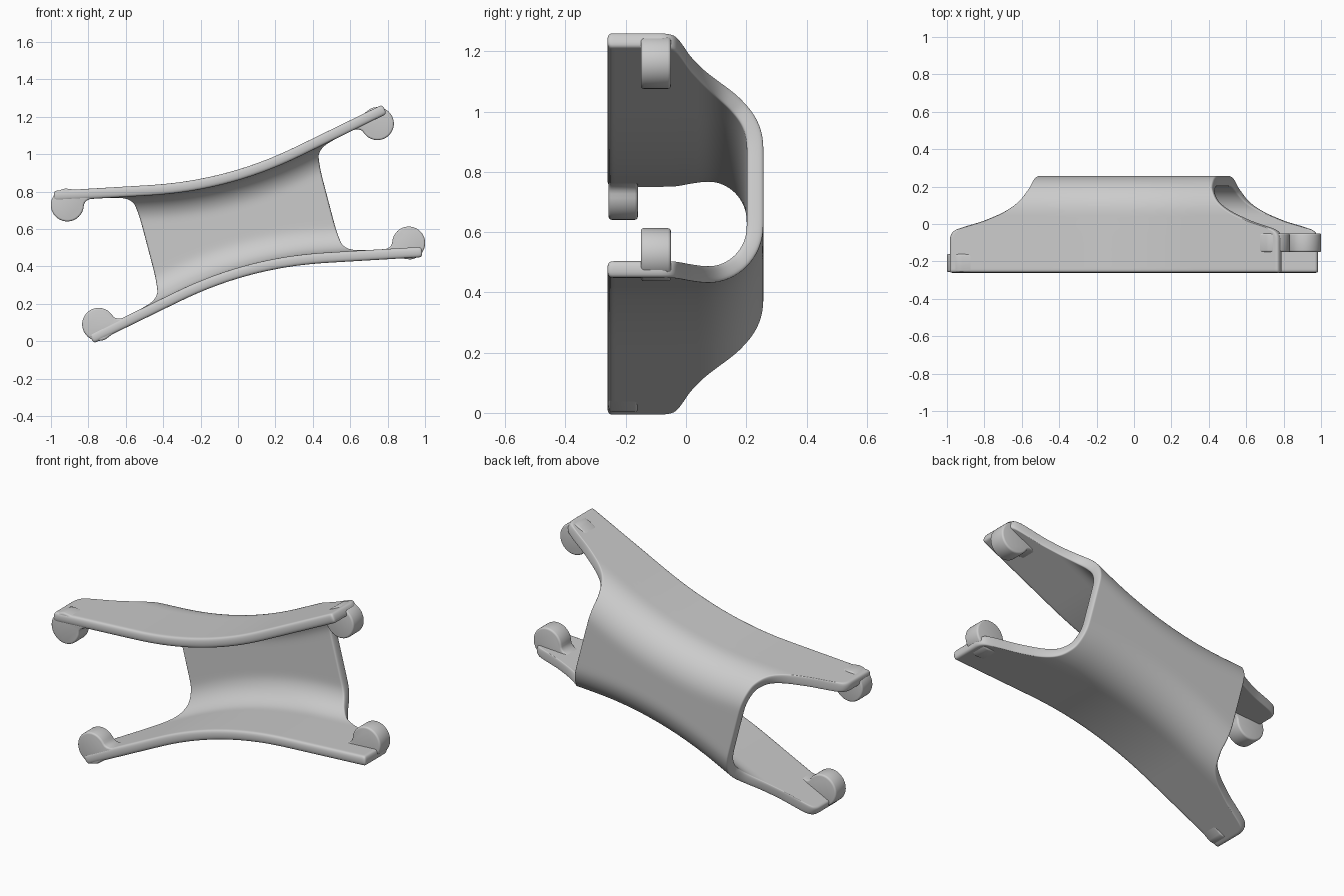
import bpy, bmesh, math

cube = bpy.data.objects.get("Cube")
if cube:
    bpy.data.objects.remove(cube, do_unlink=True)

TILT = math.radians(14.7)
MID_Z = 0.627
BACK = 0.257
RADIUS = 0.2
WALL = 0.055

grey = bpy.data.materials.new("plain grey")
grey.use_nodes = True
grey.diffuse_color = (0.6, 0.6, 0.6, 1)
grey.node_tree.nodes["Principled BSDF"].inputs["Base Color"].default_value = grey.diffuse_color


def place(u, y, w):
    """Lengthwise u, depth y and crosswise w, tilted into the world."""
    c, s = math.cos(TILT), math.sin(TILT)
    return (u * c - w * s, y, u * s + w * c + MID_Z)


def finish(bm, name):
    mesh = bpy.data.meshes.new(name)
    bm.to_mesh(mesh)
    bm.free()
    mesh.materials.append(grey)
    obj = bpy.data.objects.new(name, mesh)
    bpy.context.collection.objects.link(obj)
    bpy.ops.object.select_all(action='DESELECT')
    obj.select_set(True)
    bpy.context.view_layer.objects.active = obj
    return obj


def half_width(u):
    """Waisted outline: an arc in the middle, straight towards the ends."""
    a, reach = abs(u), 0.4
    return 0.28 + (a * a / 4 if a < reach else reach * reach / 4 + 0.2 * (a - reach))


# Scooped ends: half length at each depth
SCOOP = [(-0.3, 0.91), (-0.07, 0.91), (-0.035, 0.895), (-0.015, 0.835), (0.015, 0.735),
         (0.06, 0.63), (0.09, 0.585), (0.13, 0.54), (0.2, 0.505), (0.3, 0.495)]


def half_length(y):
    for (y0, u0), (y1, u1) in zip(SCOOP, SCOOP[1:]):
        if y <= y1:
            return u0 + (u1 - u0) * (y - y0) / (y1 - y0)


# U-shaped section: depth, share of the flat back, corner offset
half = [(y, 1, RADIUS) for y in
        (-0.262, -0.24, -0.2, -0.15, -0.1, -0.07, -0.045, -0.03, -0.015, 0, 0.015, 0.035)]
for k in range(11):
    a = math.pi / 2 * k / 10
    half.append((BACK - RADIUS + RADIUS * math.sin(a), 1, RADIUS * math.cos(a)))
half += [(BACK, 0.66, 0), (BACK, 0.33, 0)]
section = half + [(BACK, 0, 0)] + [(y, -f, -b) for y, f, b in reversed(half)]

# Saddle shell
N = 28
steps = [-1, -0.975] + [-0.94 + 1.88 * j / N for j in range(N + 1)] + [0.975, 1]
bm = bmesh.new()
rows = []
for y, f, b in section:
    row = []
    for s in steps:
        u = s * half_length(y)
        row.append(bm.verts.new(place(u, y, f * (half_width(u) - RADIUS) + b)))
    rows.append(row)
for r0, r1 in zip(rows, rows[1:]):
    for j in range(len(steps) - 1):
        bm.faces.new((r0[j], r0[j + 1], r1[j + 1], r1[j]))
shell = finish(bm, "saddle_shell")
bpy.ops.object.shade_smooth()
solid = shell.modifiers.new("thickness", 'SOLIDIFY')
solid.thickness = WALL
solid.offset = -1
sub = shell.modifiers.new("rounded rim", 'SUBSURF')
sub.levels = sub.render_levels = 2

# Round knob with a filleted neck, side view in the upper right quarter
CU, CW, R = 0.857, 0.33, 0.088
knob = [(CU + R * math.cos(a), CW + R * math.sin(a))
        for a in (math.radians(100 - 7.5 * k) for k in range(40))]
knob = [p for p in knob if p[0] > 0.775 or p[1] < 0.3]
knob += [(0.772, 0.306), (0.766, 0.316), (0.755, 0.324), (0.74, 0.329), (0.7, 0.33), (0.7, 0.36)]


def make_knob(name, su, sw, y0, y1):
    bm = bmesh.new()
    caps = [[bm.verts.new(place(su * u, y, sw * w)) for u, w in knob] for y in (y0, y1)]
    ends = [bm.faces.new(c) for c in caps]
    n = len(knob)
    for i in range(n):
        k = (i + 1) % n
        bm.faces.new((caps[0][i], caps[0][k], caps[1][k], caps[1][i]))
    bmesh.ops.recalc_face_normals(bm, faces=bm.faces)
    rim = [e for f in ends for e in f.edges]
    bmesh.ops.bevel(bm, geom=rim, offset=0.01, segments=3, profile=0.5,
                    affect='EDGES', clamp_overlap=True)
    finish(bm, name)
    bpy.ops.object.shade_smooth_by_angle(angle=math.radians(35))


# Knobs sit at the front on the right end and further back on the left end
for sw, level in ((1, "upper"), (-1, "lower")):
    make_knob(level + "_right_knob", -1, sw, -0.257, -0.16)
    make_knob(level + "_left_knob", 1, sw, -0.15, -0.05)
